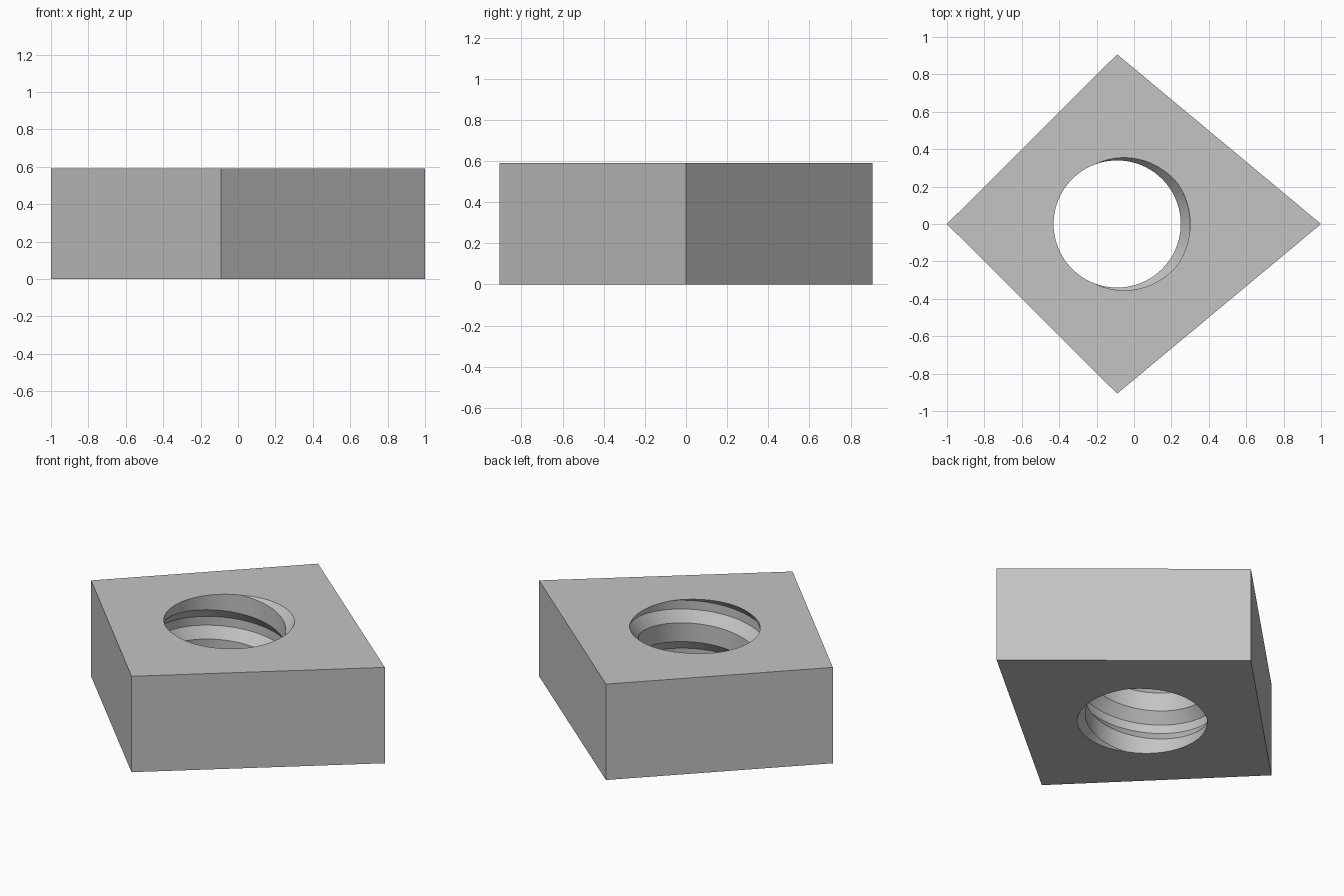
import bpy, bmesh, math

cube = bpy.data.objects.get("Cube")
if cube:
    bpy.data.objects.remove(cube, do_unlink=True)

HEIGHT = 0.59
PITCH = HEIGHT / 2
CENTRE_X = -0.09
CREST, ROOT = 0.34, 0.39
STEPS = 96                      # segments per thread turn
OUTLINE = [(-1, 0), (CENTRE_X, -0.907), (1, 0), (CENTRE_X, 0.907)]
# Thread groove: phase in degrees of a turn, radius
GROOVE = [(-110, CREST), (-33, ROOT), (33, ROOT), (110, CREST)]

steel = bpy.data.materials.new("grey steel")
steel.use_nodes = True
colour = (0.55, 0.55, 0.55, 1)
steel.diffuse_color = colour
steel.node_tree.nodes["Principled BSDF"].inputs["Base Color"].default_value = colour

bm = bmesh.new()

# Threaded bore: a right-handed helical strip, longer than the nut
rows = []
for i in range(-3 * STEPS, 3 * STEPS + 1):
    turn = i / STEPS
    a = turn * math.tau
    rows.append([bm.verts.new((CENTRE_X + r * math.cos(a), r * math.sin(a),
                               HEIGHT + PITCH * (turn + phase / 360)))
                 for phase, r in GROOVE])
for i in range(len(rows) - STEPS - 1):
    low = rows[i] + [rows[i + STEPS][0]]
    high = rows[i + 1] + [rows[i + 1 + STEPS][0]]
    for k in range(len(GROOVE)):
        bm.faces.new((low[k], high[k], high[k + 1], low[k + 1]))

# Trim the bore flush with the two faces of the nut
for z, direction in ((0, -1), (HEIGHT, 1)):
    bmesh.ops.bisect_plane(bm, geom=bm.verts[:] + bm.edges[:] + bm.faces[:], dist=1e-5,
                           plane_co=(0, 0, z), plane_no=(0, 0, direction), clear_outer=True)
bmesh.ops.delete(bm, geom=[v for v in bm.verts if not v.link_faces], context='VERTS')
rims = [e for e in bm.edges if e.is_boundary]

# Outer walls
bottom = [bm.verts.new((x, y, 0)) for x, y in OUTLINE]
top = [bm.verts.new((x, y, HEIGHT)) for x, y in OUTLINE]
for i in range(4):
    j = (i + 1) % 4
    bm.faces.new((bottom[i], bottom[j], top[j], top[i]))

# Flat faces between the bore rims and the outline
for ring, z in ((bottom, 0), (top, HEIGHT)):
    edges = [e for e in rims if all(abs(v.co.z - z) < 1e-4 for v in e.verts)]
    edges += [bm.edges.get((ring[i], ring[(i + 1) % 4])) for i in range(4)]
    bmesh.ops.triangle_fill(bm, edges=edges, use_beauty=True, normal=(0, 0, 1))
bmesh.ops.recalc_face_normals(bm, faces=bm.faces[:])

mesh = bpy.data.meshes.new("threaded_nut")
bm.to_mesh(mesh)
bm.free()
mesh.materials.append(steel)
nut = bpy.data.objects.new("threaded_nut", mesh)
bpy.context.collection.objects.link(nut)

# Smooth thread, crisp edges
bpy.ops.object.select_all(action='DESELECT')
nut.select_set(True)
bpy.context.view_layer.objects.active = nut
bpy.ops.object.shade_smooth_by_angle(angle=math.radians(25))
